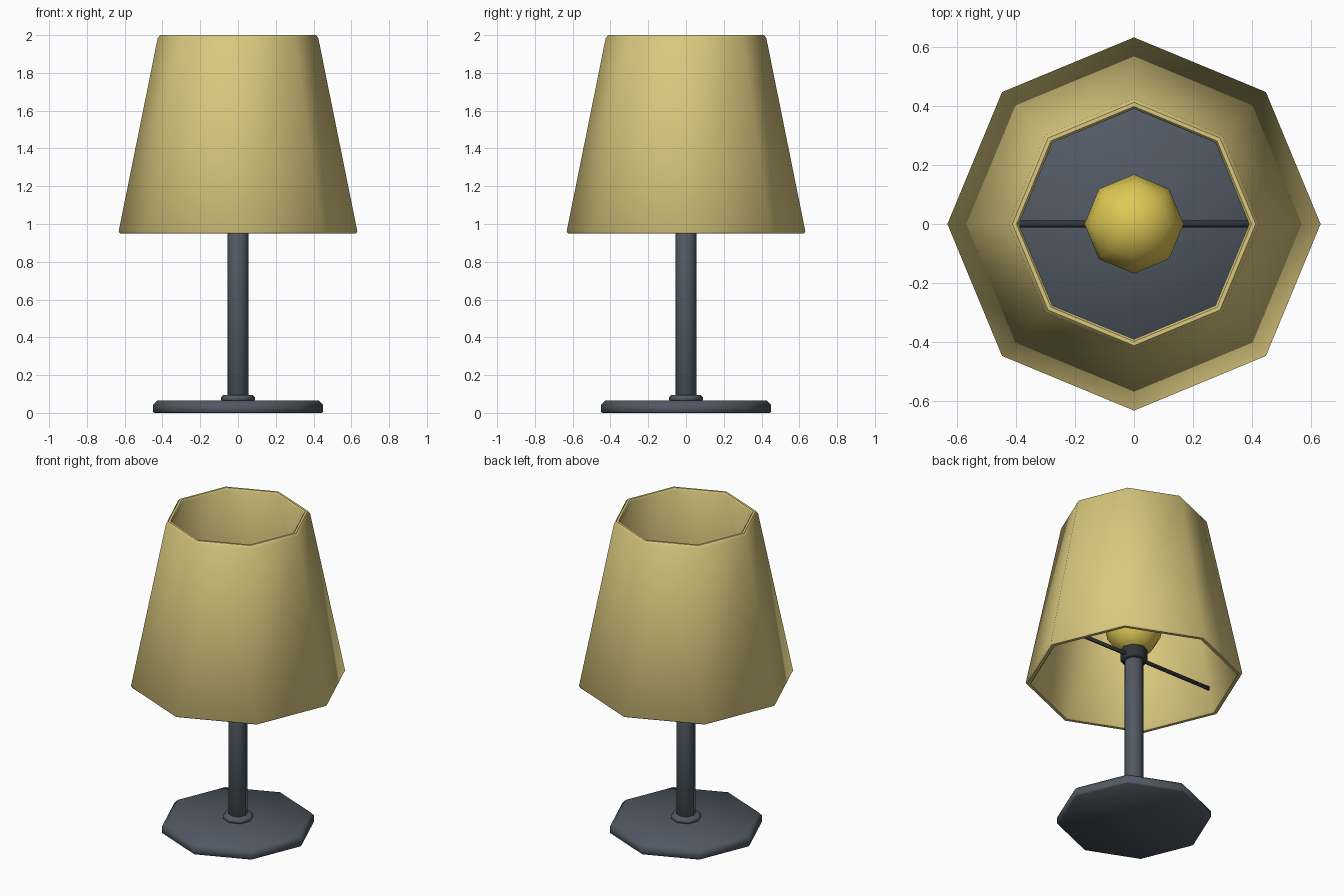
import bpy
import math
from mathutils import Matrix, Vector

if "Cube" in bpy.data.objects:
    bpy.data.objects.remove(bpy.data.objects["Cube"], do_unlink=True)

SIDES = 8


def material(name, color):
    mat = bpy.data.materials.new(name)
    mat.use_nodes = True
    mat.diffuse_color = (*color, 1)
    mat.node_tree.nodes["Principled BSDF"].inputs["Base Color"].default_value = (*color, 1)
    return mat


fabric = material("cream fabric", (0.70, 0.58, 0.21))
metal = material("grey metal", (0.082, 0.10, 0.125))
dark = material("dark metal", (0.03, 0.036, 0.042))
glow = material("warm yellow glass", (0.74, 0.58, 0.09))


def lathe(name, profile, mat, closed=False, angle=50):
    """Turn (radius, height) points into an eight-sided solid; points on the axis merge."""
    verts, rings = [], []
    for r, z in profile:
        count = SIDES if r > 0 else 1
        rings.append([len(verts) + i % count for i in range(SIDES)])
        for i in range(count):
            a = math.tau * i / SIDES
            verts.append((r * math.cos(a), r * math.sin(a), z))
    faces = []
    pairs = list(zip(rings, rings[1:]))
    if closed:
        pairs.append((rings[-1], rings[0]))
    for low, high in pairs:
        for i in range(SIDES):
            j = (i + 1) % SIDES
            quad = [low[i], low[j], high[j], high[i]]
            faces.append(list(dict.fromkeys(quad)))
    mesh = bpy.data.meshes.new(name)
    mesh.from_pydata(verts, [], faces)
    mesh.materials.append(mat)
    obj = bpy.data.objects.new(name, mesh)
    bpy.context.collection.objects.link(obj)
    bpy.ops.object.select_all(action="DESELECT")
    obj.select_set(True)
    bpy.context.view_layer.objects.active = obj
    bpy.ops.object.shade_smooth_by_angle(angle=math.radians(angle))
    return obj


def disc(name, radius, bottom, top, bevel, mat):
    return lathe(name, [(0, bottom), (radius - bevel / 3, bottom), (radius, bottom + bevel / 3),
                        (radius, top - bevel), (radius - bevel, top), (0, top)], mat)


# Foot and stem
disc("base", 0.45, 0, 0.065, 0.022, metal)
disc("base_collar", 0.09, 0.065, 0.095, 0.012, metal)
disc("stem", 0.055, 0.06, 1.12, 0.006, metal)

# Socket and the bar that carries the shade
disc("socket", 0.078, 1.07, 1.16, 0.015, dark)
bar = disc("shade_bar", 0.012, -0.57, 0.57, 0.002, dark)
bar.data.transform(Matrix.Translation(Vector((0, 0, 1.1))) @ Matrix.Rotation(math.pi / 2, 4, "Y"))

# Bulb
R, RINGS, CENTRE = 0.168, 8, 1.29
bulb = [(R * math.sin(math.pi * i / RINGS) if 0 < i < RINGS else 0,
         CENTRE - R * math.cos(math.pi * i / RINGS)) for i in range(RINGS + 1)]
lathe("bulb", bulb, glow, angle=60)

# Hollow tapered shade with softened rims
lathe("lampshade", [(0.605, 0.95), (0.625, 0.95), (0.632, 0.96), (0.425, 1.985),
                    (0.412, 2.0), (0.398, 2.0), (0.39, 1.99), (0.597, 0.96)], fabric, closed=True)
